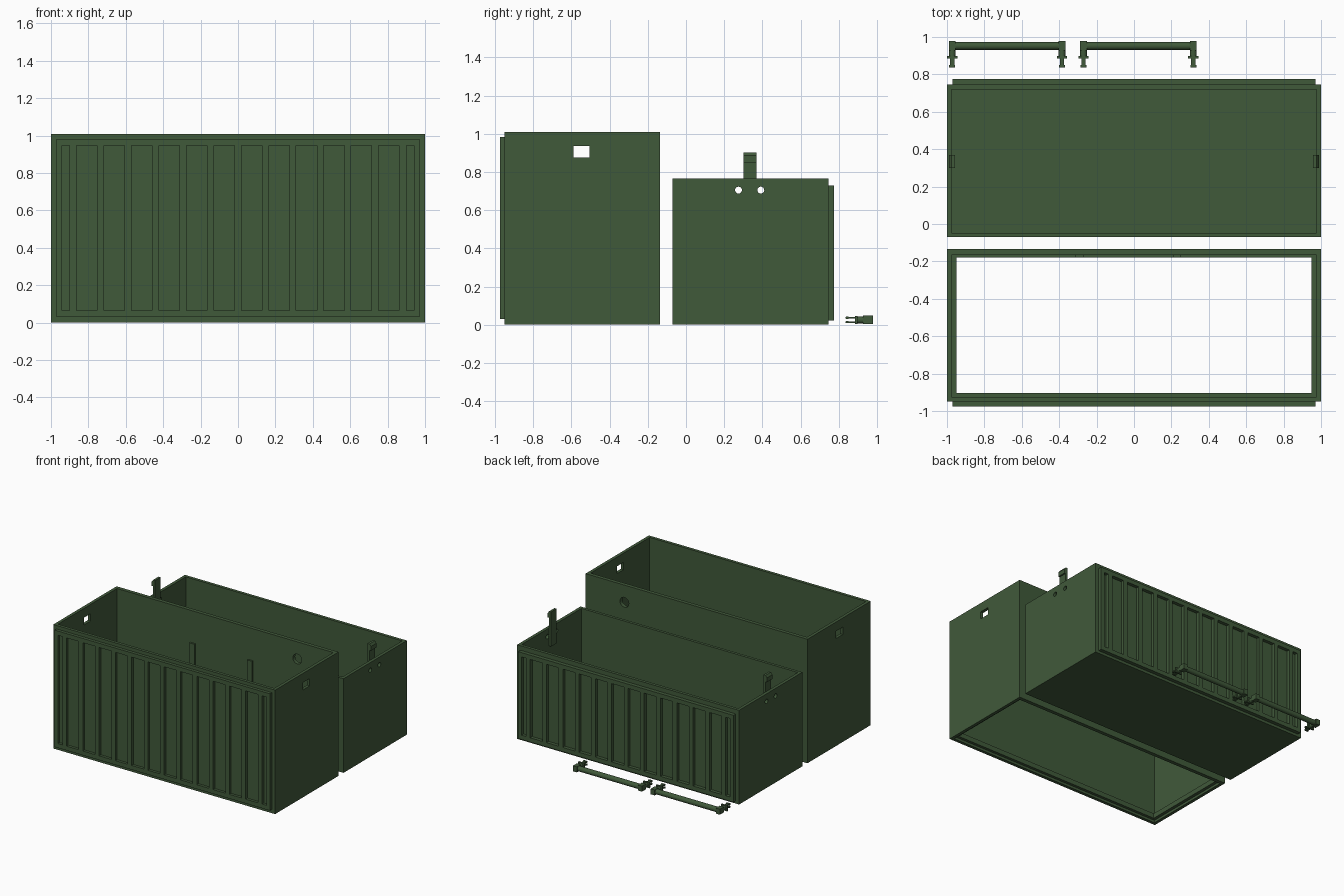
import bpy, bmesh, math
from mathutils import Matrix, Vector

if "Cube" in bpy.data.objects:
    bpy.data.objects.remove(bpy.data.objects["Cube"])

green = bpy.data.materials.new("container_green")
green.diffuse_color = (0.051, 0.1, 0.042, 1)
green.use_nodes = True
green.node_tree.nodes["Principled BSDF"].inputs["Base Color"].default_value = green.diffuse_color


def add_box(bm, x0, x1, y0, y1, z0, z1):
    m = Matrix.Translation(((x0 + x1) / 2, (y0 + y1) / 2, (z0 + z1) / 2))
    bmesh.ops.create_cube(bm, size=1, matrix=m @ Matrix.Diagonal((x1 - x0, y1 - y0, z1 - z0, 1)))


def add_rod(bm, a, b, r, sides=16):
    a, b = Vector(a), Vector(b)
    rot = (b - a).to_track_quat('Z', 'Y').to_matrix().to_4x4()
    bmesh.ops.create_cone(bm, cap_ends=True, segments=sides, radius1=r, radius2=r,
                          depth=(b - a).length, matrix=Matrix.Translation((a + b) / 2) @ rot)


def finish(name, bm):
    me = bpy.data.meshes.new(name)
    bm.to_mesh(me)
    bm.free()
    ob = bpy.data.objects.new(name, me)
    bpy.context.collection.objects.link(ob)
    me.materials.append(green)
    return ob


def boxes(name, *dims):
    bm = bmesh.new()
    for d in dims:
        add_box(bm, *d)
    return finish(name, bm)


def cut(ob, cutter):
    mod = ob.modifiers.new("cut", 'BOOLEAN')
    mod.operation, mod.solver, mod.object = 'DIFFERENCE', 'EXACT', cutter
    bpy.context.view_layer.objects.active = ob
    bpy.ops.object.modifier_apply(modifier="cut")
    bpy.data.objects.remove(cutter)


def ring(name, outer, inner, z0, z1):
    """Rectangular tube between two (x0, x1, y0, y1) outlines."""
    ob = boxes(name, (*outer, z0, z1))
    cut(ob, boxes("cutter", (*inner, z0 - 0.1, z1 + 0.1)))
    return ob


def ribbed_panel(name, y_wall, y_face, z0, z1):
    """Side panel with a row of upright recesses."""
    ob = boxes(name, (-0.97, 0.97, min(y_wall, y_face), max(y_wall, y_face), z0, z1))
    s = 1 if y_face > y_wall else -1
    ya, yb = sorted((y_wall + s * 0.003, y_face + s * 0.05))
    spans = [(-0.94, -0.90), (0.90, 0.94)]
    spans += [(-0.863 + 0.1468 * i, -0.753 + 0.1468 * i) for i in range(12)]
    cut(ob, boxes("cutter", *[(a, b, ya, yb, z0 + 0.035, z1 - 0.035) for a, b in spans]))
    return ob


# Upper body: open shell with end windows and a round port at the back
shell = ring("upper_shell", (-1, 1, -0.95, -0.135), (-0.975, 0.975, -0.925, -0.165), 0, 1.01)
bm = bmesh.new()
add_box(bm, -1.1, 1.1, -0.59, -0.505, 0.875, 0.935)
add_rod(bm, (0.65, -0.3, 0.87), (0.65, 0, 0.87), 0.04, 24)
cut(shell, finish("cutter", bm))

# Top rim standing above the shell, notched at both ends
rim = ring("upper_rim", (-0.972, 0.972, -0.925, -0.163), (-0.95, 0.95, -0.903, -0.18), 0.97, 1.055)
cut(rim, boxes("cutter", (-1.1, 1.1, -0.60, -0.49, 1.01, 1.2),
               (-0.957, 0.957, -0.60, -0.49, 0.9, 1.2)))
ring("upper_bottom_ledge", (-0.98, 0.98, -0.93, -0.16), (-0.95, 0.95, -0.903, -0.18), 0.02, 0.06)
ribbed_panel("upper_ribbed_panel", -0.95, -0.975, 0.03, 0.982)

# Small pads on the inside of the back wall
boxes("inner_pads", *[(x - 0.022, x + 0.022, -0.18, -0.163, 0.55, 0.75) for x in (-0.29, 0.23)])

# Lower body: open-topped tub with pin holes in the ends
tub = boxes("lower_tub", (-1, 1, -0.07, 0.745, 0, 0.767))
cut(tub, boxes("cutter", (-0.975, 0.975, -0.047, 0.72, 0.025, 1)))
bm = bmesh.new()
for y in (0.275, 0.392):
    add_rod(bm, (-1.1, y, 0.705), (1.1, y, 0.705), 0.018, 24)
cut(tub, finish("cutter", bm))
ribbed_panel("lower_ribbed_panel", 0.745, 0.775, 0.022, 0.73)

# Snap clips on the tub ends: a stem with an outward hook
for side in (-1, 1):
    bm = bmesh.new()
    profile = [(0.957, 0.62), (0.976, 0.62), (0.976, 0.85), (0.988, 0.85),
               (0.988, 0.885), (0.976, 0.902), (0.957, 0.902)]
    face = bm.faces.new([bm.verts.new((side * x, 0.30, z)) for x, z in profile])
    new = bmesh.ops.extrude_face_region(bm, geom=[face])["geom"]
    bmesh.ops.translate(bm, vec=(0, 0.07, 0), verts=[v for v in new if isinstance(v, bmesh.types.BMVert)])
    bmesh.ops.recalc_face_normals(bm, faces=bm.faces)
    finish("right_clip" if side > 0 else "left_clip", bm)

# Loose locking bars: round bar, corner knuckles, collars and split pins
for i, (xa, xb) in enumerate([(-0.972, -0.385), (-0.27, 0.317)]):
    bm = bmesh.new()
    add_rod(bm, (xa, 0.952, 0.025), (xb, 0.952, 0.025), 0.021)
    for x in (xa, xb):
        add_box(bm, x - 0.018, x + 0.018, 0.927, 0.978, 0.003, 0.048)
        add_rod(bm, (x, 0.885, 0.025), (x, 0.94, 0.025), 0.018)
        add_box(bm, x - 0.028, x + 0.028, 0.885, 0.899, 0.003, 0.047)
        for z in (0.014, 0.036):
            add_box(bm, x - 0.011, x + 0.011, 0.836, 0.89, z - 0.004, z + 0.004)
            add_box(bm, x - 0.016, x + 0.016, 0.838, 0.85, z - 0.006, z + 0.006)
    bar = finish(f"locking_bar_{i + 1}", bm)
    bpy.ops.object.select_all(action='DESELECT')
    bar.select_set(True)
    bpy.context.view_layer.objects.active = bar
    bpy.ops.object.shade_smooth_by_angle(angle=math.radians(30))
